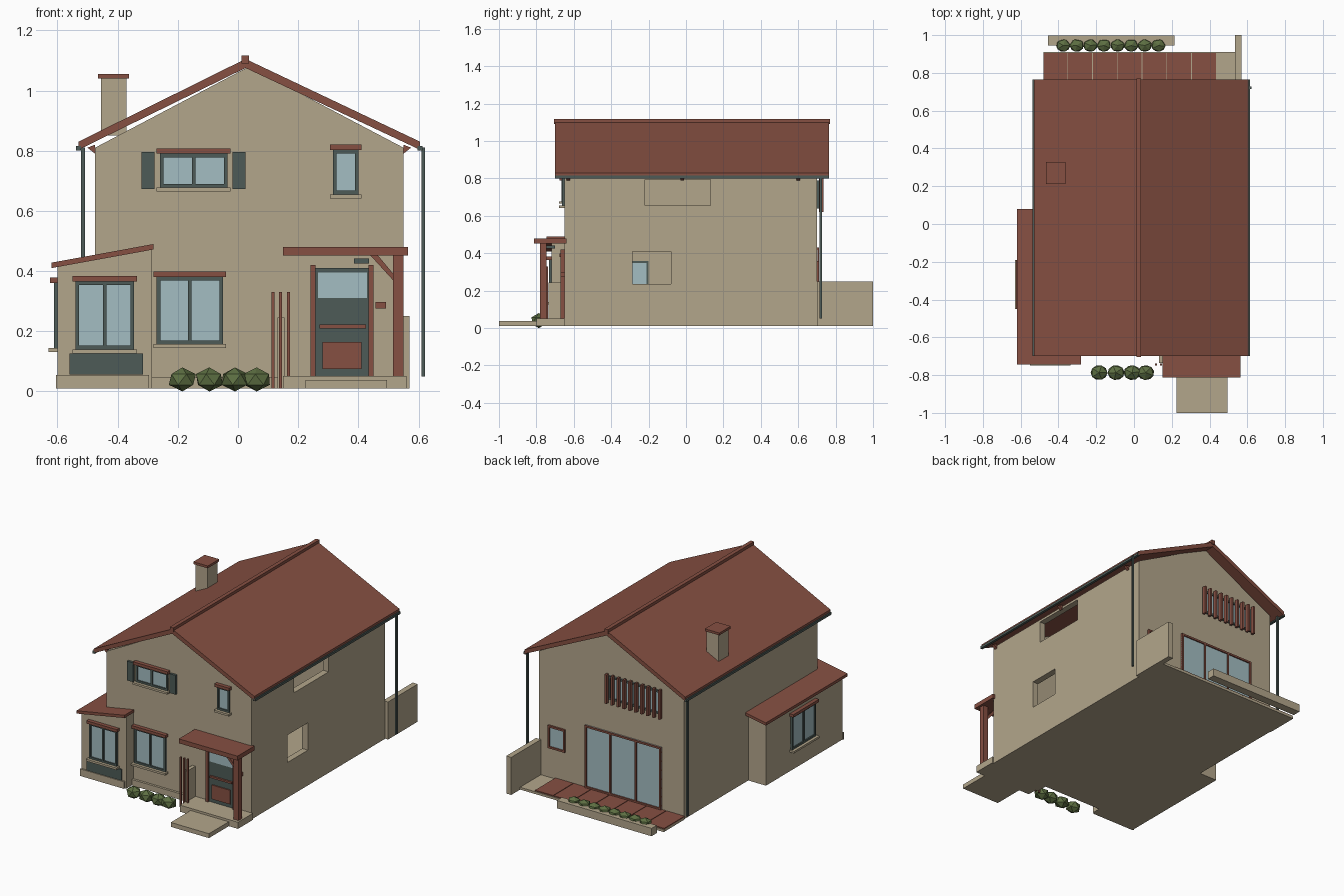
import bpy
import bmesh
from mathutils import Matrix, Vector

default_cube = bpy.data.objects.get("Cube")
if default_cube:
    bpy.data.objects.remove(default_cube, do_unlink=True)


def material(name, red, green, blue):
    mat = bpy.data.materials.new(name)
    mat.use_nodes = True
    mat.diffuse_color = (red, green, blue, 1)
    shader = next(n for n in mat.node_tree.nodes if n.type == "BSDF_PRINCIPLED")
    shader.inputs["Base Color"].default_value = (red, green, blue, 1)
    return mat


plaster = material("beige plaster", .45, .38, .26)
terracotta = material("terracotta red", .24, .08, .055)
slate = material("dark slate green", .075, .105, .095)
glass = material("pale blue glass", .37, .51, .54)
leaf = material("leaf green", .11, .16, .055)


def finish(name, mat, mesh_data):
    """Turn a bmesh into a linked, flat shaded object."""
    bmesh.ops.recalc_face_normals(mesh_data, faces=mesh_data.faces)
    mesh = bpy.data.meshes.new(name)
    mesh_data.to_mesh(mesh)
    mesh_data.free()
    mesh.materials.append(mat)
    obj = bpy.data.objects.new(name, mesh)
    bpy.context.scene.collection.objects.link(obj)
    return obj


def boxes(name, mat, *bounds):
    """One object made of boxes given as x, y and z ranges."""
    bm = bmesh.new()
    for x0, x1, y0, y1, z0, z1 in bounds:
        centre = Vector((x0 + x1, y0 + y1, z0 + z1)) / 2
        size = Matrix.Diagonal((x1 - x0, y1 - y0, z1 - z0, 1))
        bmesh.ops.create_cube(bm, size=1, matrix=Matrix.Translation(centre) @ size)
    return finish(name, mat, bm)


def prism(name, mat, outline, y0, y1):
    """Extrude an x-z outline along y."""
    bm = bmesh.new()
    face = bm.faces.new([bm.verts.new((x, y0, z)) for x, z in outline])
    extruded = bmesh.ops.extrude_face_region(bm, geom=[face])["geom"]
    moved = [v for v in extruded if isinstance(v, bmesh.types.BMVert)]
    bmesh.ops.translate(bm, verts=moved, vec=(0, y1 - y0, 0))
    return finish(name, mat, bm)


def cut(target, cutter):
    cutter.hide_render = True
    mod = target.modifiers.new("opening", "BOOLEAN")
    mod.operation = "DIFFERENCE"
    mod.solver = "EXACT"
    mod.object = cutter
    bpy.context.view_layer.objects.active = target
    bpy.ops.object.modifier_apply(modifier=mod.name)
    bpy.data.objects.remove(cutter, do_unlink=True)


def on_wall(side, u0, u1, d0, d1, z0, z1):
    """Box on a wall: u runs along the wall, d is the outward distance."""
    if side == "front":
        return u0, u1, -d1, -d0, z0, z1
    if side == "back":
        return u0, u1, d0, d1, z0, z1
    return -d1, -d0, u0, u1, z0, z1


def window(name, side, wall, u0, u1, z0, z1, panes=2, frame=slate, trim=True, inset=.01):
    bar, out = .012, wall + .012
    bars = [(u0, u0 + bar, z0, z1), (u1 - bar, u1, z0, z1),
            (u0, u1, z0, z0 + bar), (u0, u1, z1 - bar, z1)]
    for i in range(1, panes):
        u = u0 + (u1 - u0) * i / panes
        bars.append((u - bar / 2, u + bar / 2, z0, z1))
    boxes(name + "_frame", frame,
          *[on_wall(side, a, b, wall - inset, out, c, d) for a, b, c, d in bars])
    boxes(name + "_glass", glass,
          on_wall(side, u0, u1, wall - inset, wall + .004, z0, z1))
    if trim:
        over = .01
        boxes(name + "_lintel", terracotta,
              on_wall(side, u0 - over, u1 + over, wall, wall + .025, z1, z1 + .018))
        boxes(name + "_sill", plaster,
              on_wall(side, u0 - over, u1 + over, wall, wall + .03, z0 - .013, z0))


# House shell: hollow gabled body with side openings
LEFT, RIGHT, FRONT, BACK = -.475, .55, -.65, .70
RIDGE_X, RIDGE_Z, EAVE_Z, BASE = .037, 1.08, .81, .01
thick = .04
house = prism("house_walls", plaster,
              [(LEFT, BASE), (RIGHT, BASE), (RIGHT, EAVE_Z),
               (RIDGE_X, RIDGE_Z), (LEFT, EAVE_Z)], FRONT, BACK)
cut(house, prism("inside_cutter", plaster,
                 [(LEFT + thick, .03), (RIGHT - thick, .03), (RIGHT - thick, 1),
                  (RIDGE_X, 1.3), (LEFT + thick, 1)], FRONT + thick, BACK - thick))
for opening in ((.45, .7, -.22, .13, .655, .795),
                (.45, .7, -.285, -.08, .235, .41),
                (-.6, -.4, FRONT + thick, .02, .03, .44)):
    cut(house, boxes("opening_cutter", plaster, opening))

# Main roof, ridge, gutters, downpipes
for side, edge in (("right", .605), ("left", -.53)):
    prism("roof_" + side, terracotta,
          [(RIDGE_X - .012, 1.075), (RIDGE_X - .012, 1.105), (edge, .83), (edge, .803)],
          -.70, .765)
    sign = 1 if edge > 0 else -1
    boxes("gutter_" + side, slate,
          (edge - .008, edge + .008, -.70, .765, .80, .815))
    pipe = edge + sign * .01 if sign > 0 else edge + .015
    boxes("downpipe_" + side, slate, (pipe - .006, pipe + .006, .715, .728, .05, .81))
    wall = RIGHT if sign > 0 else LEFT
    for y in (-.63, -.02, .6):
        prism("eave_bracket_" + side, terracotta,
              [(wall, .79), (wall, .82), (wall + sign * .025, .81)], y - .01, y + .01)
boxes("ridge_cap", terracotta, (.012, .037, -.705, .77, 1.09, 1.117))

# Chimney
boxes("chimney", plaster, (-.455, -.37, .22, .32, .85, 1.04))
boxes("chimney_cap", terracotta, (-.465, -.363, .213, .328, 1.04, 1.055))

# Side wing with lean-to roof
prism("wing_front", plaster, [(-.6, BASE), (-.285, BASE), (-.285, .475), (-.6, .415)],
      -.72, FRONT)
prism("wing_side", plaster, [(-.6, BASE), (-.57, BASE), (-.57, .421), (-.6, .415)],
      FRONT, .05)
prism("wing_back", plaster, [(-.57, BASE), (LEFT, BASE), (LEFT, .438), (-.57, .421)],
      .02, .05)
boxes("wing_floor", plaster, (-.57, LEFT, FRONT, .02, BASE, .03))
prism("wing_roof", terracotta,
      [(-.62, .41), (-.28, .472), (-.28, .49), (-.62, .428)], -.745, .08)

# Plinths
boxes("plinth", plaster, (-.605, -.295, -.73, -.72, BASE, .055),
      (-.285, .15, -.665, FRONT, BASE, .048))

# Windows
window("wing_window", "front", .72, -.54, -.345, .14, .365)
window("wing_side_window", "left", .60, -.44, -.2, .145, .36, inset=.034)
window("lounge_window", "front", .65, -.27, -.05, .157, .38)
window("bedroom_window", "front", .65, -.26, -.035, .678, .79)
window("landing_window", "front", .65, .315, .4, .655, .802, panes=1)
window("back_small_window", "back", .70, .36, .48, .215, .36, panes=1,
       frame=terracotta, trim=False)
window("terrace_doors", "back", .70, -.32, .22, .03, .43, panes=3,
       frame=terracotta, trim=False)
window("back_upper_window", "back", .70, -.32, .05, .64, .79, trim=False)
boxes("wing_panel", slate, (-.56, -.315, -.728, -.72, .057, .127))
boxes("shutters", slate, *[(x, x + .043, -.665, FRONT, .672, .795)
                           for x in (-.32, -.018)])

# Slatted screen on the back gable
count = 10
boxes("back_slats", terracotta,
      *[(x, x + .014, BACK + .012, BACK + .035, .62, .805)
        for x in (-.33 + i * .042 for i in range(count))])

# Porch
boxes("porch_floor", plaster, (.15, .56, -.80, FRONT, BASE, .052))
boxes("entry_step", plaster, (.225, .495, -1, -.80, BASE, .038))
boxes("porch_roof", terracotta, (.15, .565, -.812, -.64, .452, .48))
boxes("porch_post", terracotta, (.515, .55, -.78, -.745, .04, .455))
prism("porch_brace", terracotta,
      [(.44, .452), (.465, .452), (.515, .392), (.515, .37)], -.772, -.752)
boxes("porch_poles", terracotta,
      *[(x, x + .01, -.75, -.738, BASE, .33) for x in (.112, .137, .162)])
boxes("porch_low_wall", plaster, (.132, .155, -.735, FRONT, BASE, .245))
boxes("porch_lamp", slate, (.385, .435, -.745, -.70, .425, .442))
boxes("letter_box", terracotta, (.457, .492, -.67, FRONT, .275, .297))

# Front door
boxes("door_posts", terracotta,
      *[(x, x + .017, -.672, FRONT, .052, .42) for x in (.241, .433)])
boxes("door", slate, (.258, .433, -.66, FRONT, .052, .41))
boxes("door_glass", glass, (.265, .428, -.664, -.66, .31, .395))
boxes("door_panel", terracotta, (.28, .41, -.667, -.66, .075, .165),
      (.27, .425, -.672, -.66, .21, .222))

# Terrace, garden wall and planter
boxes("terrace_slab", plaster, (-.48, .535, BACK, .91, BASE, .025))
tile = .131
boxes("terrace_tiles", terracotta,
      *[(x, x + tile - .004, BACK, .905, .025, .032)
        for x in (-.48 + i * tile for i in range(7))])
boxes("garden_wall", plaster, (.535, .57, BACK, 1, BASE, .25))
boxes("planter", plaster, (-.455, .215, .945, .997, BASE, .06))


# Shrubs
def shrub(name, x, y, z, width, height, turn):
    bm = bmesh.new()
    bmesh.ops.create_icosphere(
        bm, subdivisions=1, radius=1,
        matrix=Matrix.Translation((x, y, z)) @ Matrix.Diagonal((width, width * .88, height, 1))
        @ Matrix.Rotation(turn, 4, "Z"))
    finish(name, leaf, bm)


for i, x in enumerate((-.185, -.095, -.01, .062)):
    shrub("front_shrub", x, -.787, .04, .05, .04, i * .7)
for i in range(8):
    shrub("planter_shrub", -.375 + i * .072, .945, .058, .042, .03, i * .7)
